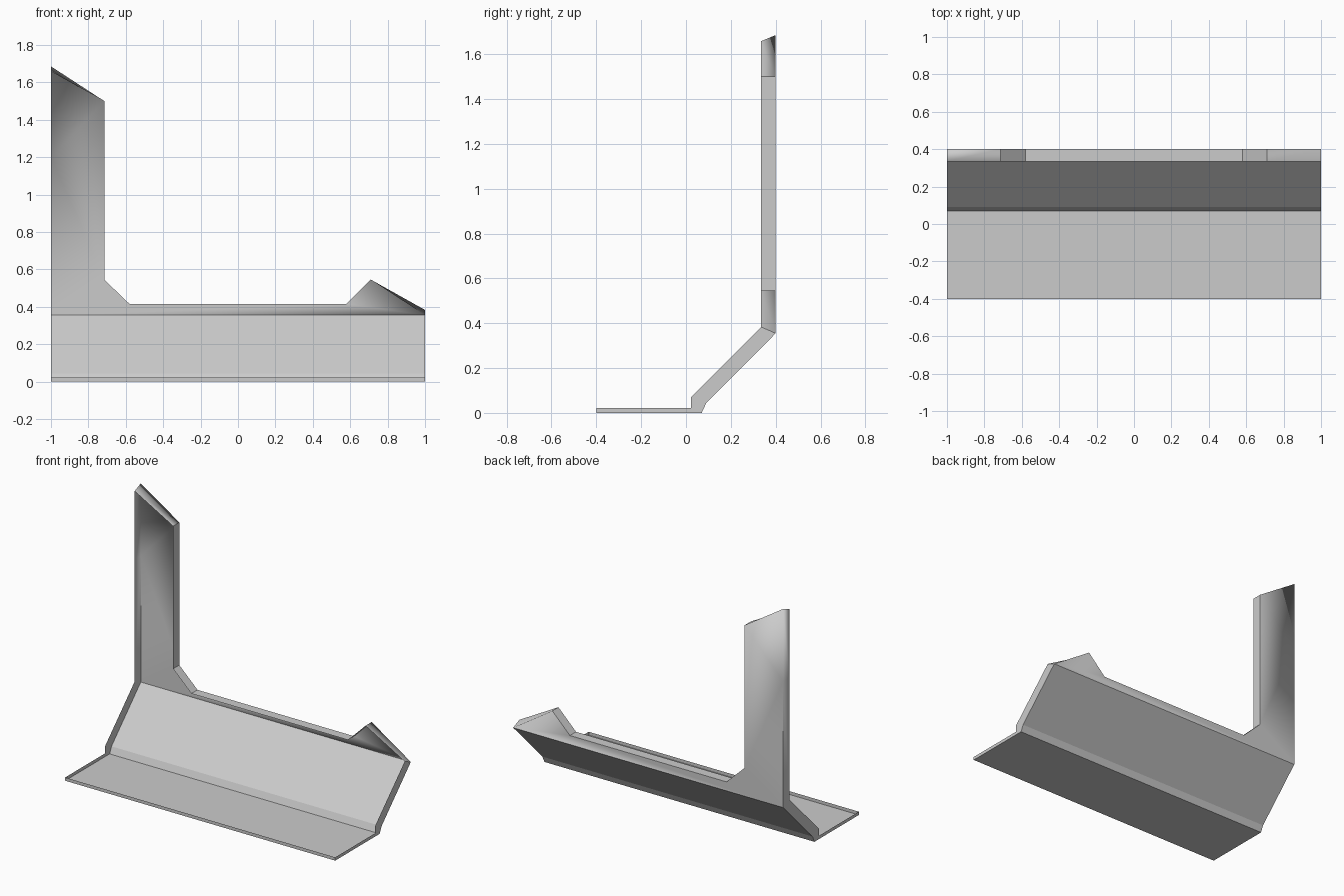
import bpy, bmesh

cube = bpy.data.objects.get("Cube")
if cube:
    bpy.data.objects.remove(cube)

grey = bpy.data.materials.new("plain grey")
grey.use_nodes = True
grey.diffuse_color = (0.6, 0.6, 0.6, 1)
grey.node_tree.nodes["Principled BSDF"].inputs["Base Color"].default_value = (0.6, 0.6, 0.6, 1)


def finish(bm, name):
    mesh = bpy.data.meshes.new(name)
    bm.to_mesh(mesh)
    bm.free()
    mesh.materials.append(grey)
    obj = bpy.data.objects.new(name, mesh)
    bpy.context.collection.objects.link(obj)
    return obj


# Folded sheet: outer skin (y, z) and the matching upper edge of its end rims
skin = [(-0.4, 0), (0.07, 0), (0.09, 0.043), (0.4, 0.355)]
rim = [(-0.4, 0.022), (0.022, 0.022), (0.022, 0.07), (0.335, 0.383)]

bm = bmesh.new()
low = {s: [bm.verts.new((s, y, z)) for y, z in skin] for s in (-1, 1)}
high = {s: [bm.verts.new((s, y, z)) for y, z in rim] for s in (-1, 1)}
for i in range(3):
    # Sheet panels, facing down and back
    bm.faces.new((low[-1][i], low[-1][i + 1], low[1][i + 1], low[1][i]))
    # End rims
    for s in (-1, 1):
        quad = [low[s][i], low[s][i + 1], high[s][i + 1], high[s][i]]
        bm.faces.new(quad if s > 0 else quad[::-1])
# Front lip
bm.faces.new((low[-1][0], low[1][0], high[1][0], high[-1][0]))
finish(bm, "folded_tray")

# Upright panel with tall post: (x, back z, front z), open to the front
outline = [(1, 0.355, 0.383), (0.71, 0.545, 0.545), (0.58, 0.415, 0.415),
           (-0.58, 0.415, 0.415), (-0.715, 0.545, 0.545), (-0.715, 1.5, 1.5),
           (-1, 1.685, 1.658), (-1, 1.2, 1.2), (-1, 0.355, 0.383)]
bm = bmesh.new()
back = [bm.verts.new((x, 0.4, z)) for x, z, _ in outline]
front = [bm.verts.new((x, 0.335, z)) for x, _, z in outline]
# Back sheet, in pieces: post, crossbar and pointed ear
bm.faces.new((back[8], back[7], back[6], back[5], back[4], back[3]))
bm.faces.new((back[8], back[3], back[2], back[0]))
bm.faces.new((back[0], back[2], back[1]))
# Rim around the sheet
for i in range(len(outline) - 1):
    bm.faces.new((back[i], back[i + 1], front[i + 1], front[i]))
bmesh.ops.recalc_face_normals(bm, faces=bm.faces[:])
bm.faces.ensure_lookup_table()
if bm.faces[0].normal.y < 0:
    bmesh.ops.reverse_faces(bm, faces=bm.faces[:])

# Folds are crisp except along the ear tip and the top of the post
soft = [(back[0], back[1]), (back[5], back[6]), (back[6], back[7])]
for f in bm.faces:
    f.smooth = True
for e in bm.edges:
    if len(e.link_faces) == 2 and e.calc_face_angle() > 0.5:
        e.smooth = any(set(e.verts) == set(pair) for pair in soft)
finish(bm, "upright_panel")
